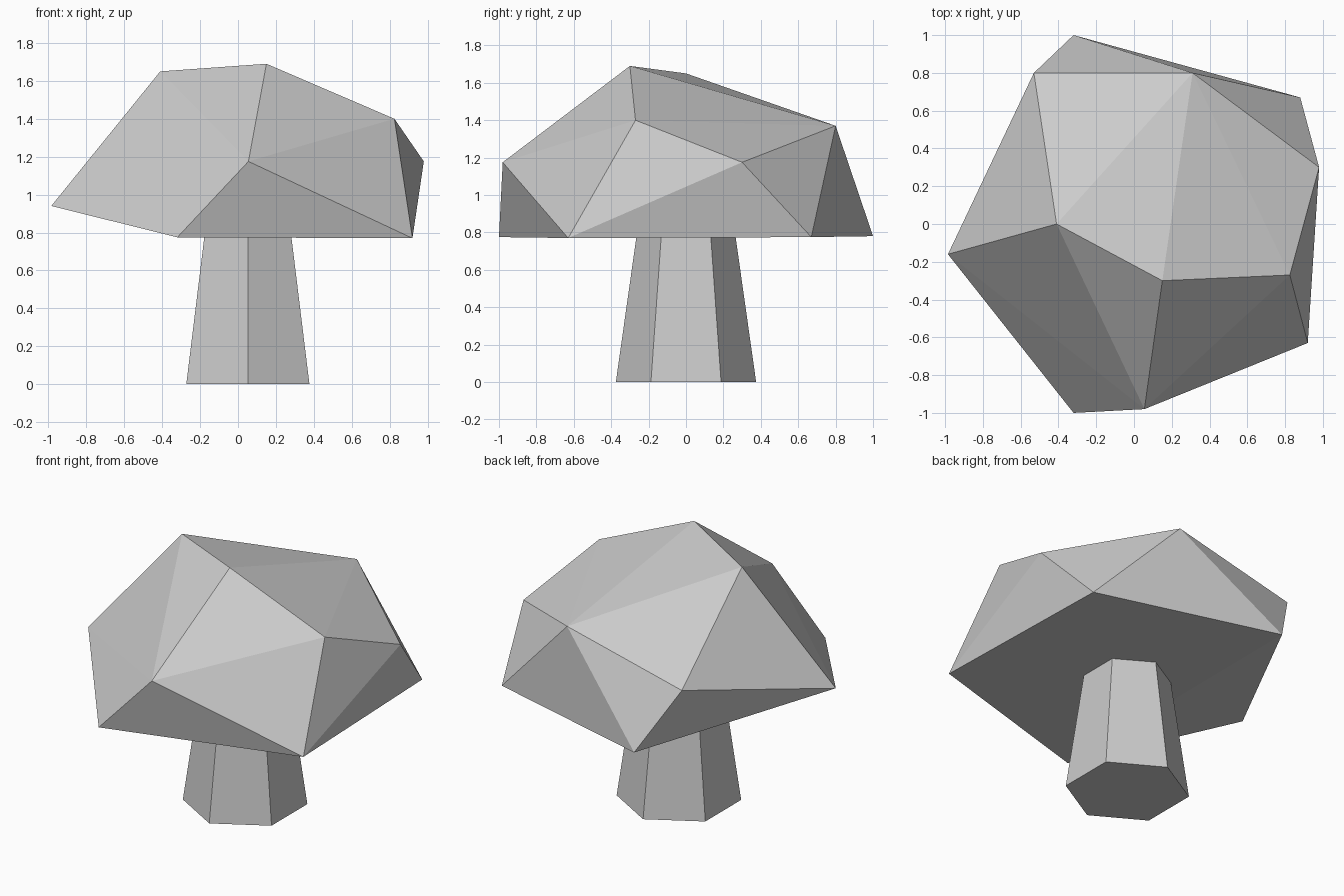
import bpy, bmesh, math
from mathutils import Matrix

if "Cube" in bpy.data.objects:
    bpy.data.objects.remove(bpy.data.objects["Cube"])


def finish(bm, name):
    bmesh.ops.recalc_face_normals(bm, faces=bm.faces)
    mesh = bpy.data.meshes.new(name)
    bm.to_mesh(mesh)
    bm.free()
    obj = bpy.data.objects.new(name, mesh)
    bpy.context.collection.objects.link(obj)
    return obj


# Stem: tapered hexagon with corners facing front and back
H = 0.785
bm = bmesh.new()
bmesh.ops.create_cone(
    bm, cap_ends=True, segments=6, radius1=0.375, radius2=0.264, depth=H,
    matrix=Matrix.Translation((0.052, 0, H / 2)))
if max(v.co.y for v in bm.verts) < 0.35:
    bmesh.ops.rotate(bm, verts=bm.verts, cent=(0.052, 0, 0),
                     matrix=Matrix.Rotation(math.radians(30), 3, 'Z'))
finish(bm, "stem")

# Cap: irregular faceted hull over rim, shoulder and crown points
rim = [(-0.32, 1.0, 0.78), (0.88, 0.67, 0.775), (0.92, -0.63, 0.77),
       (-0.32, -1.0, 0.775), (-0.985, -0.16, 0.94)]
shoulder = [(-0.53, 0.80, 1.17), (0.98, 0.30, 1.175), (0.055, -0.98, 1.175)]
crown = [(0.31, 0.80, 1.37), (0.825, -0.27, 1.40),
         (0.15, -0.30, 1.69), (-0.41, 0.0, 1.65)]
bm = bmesh.new()
for p in rim + shoulder + crown:
    bm.verts.new(p)
bmesh.ops.convex_hull(bm, input=bm.verts)
finish(bm, "cap")
